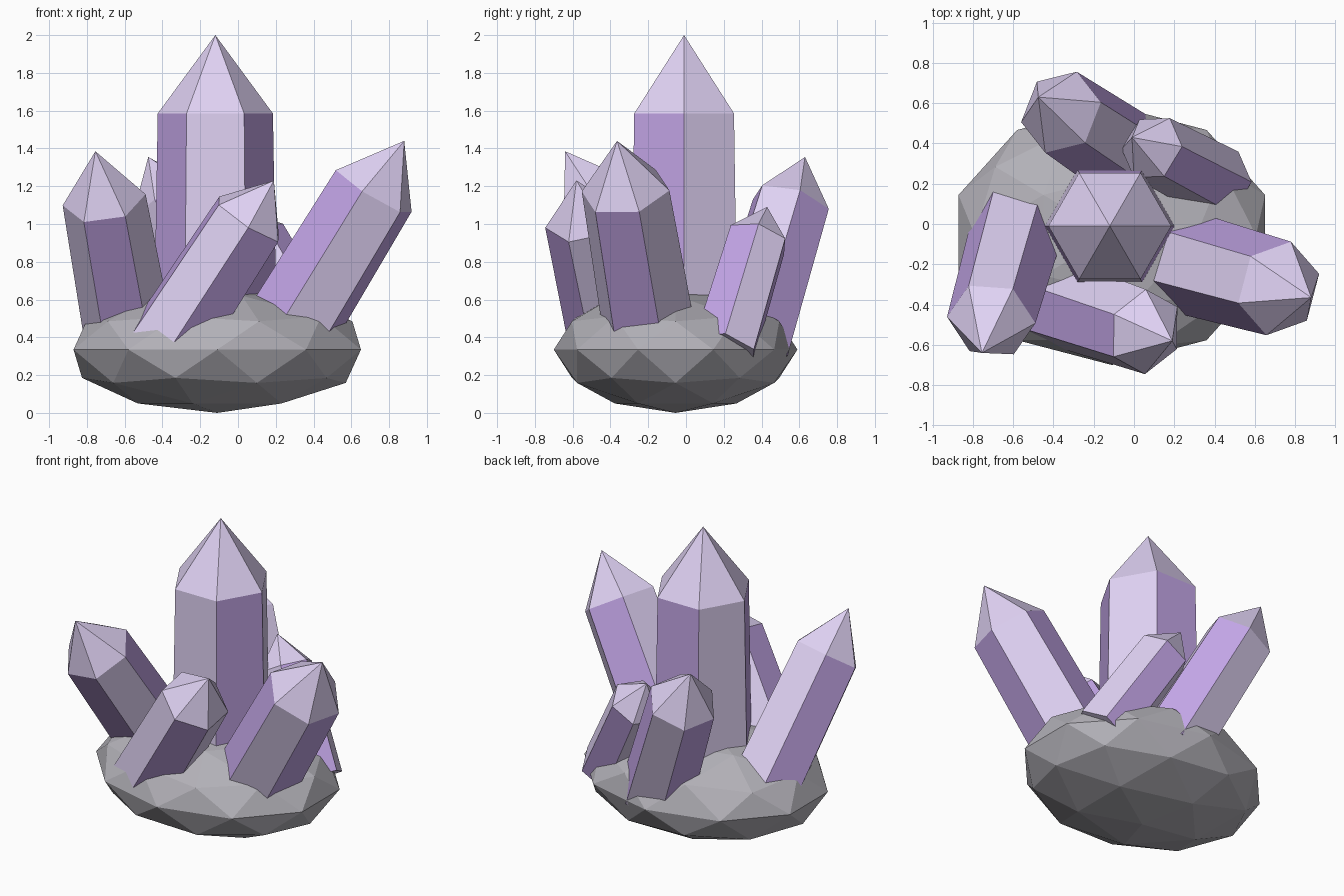
import bpy, bmesh, math
from mathutils import Vector

if "Cube" in bpy.data.objects:
    bpy.data.objects.remove(bpy.data.objects["Cube"])


def material(name, rgb):
    m = bpy.data.materials.new(name)
    m.diffuse_color = (*rgb, 1)
    m.use_nodes = True
    m.node_tree.nodes["Principled BSDF"].inputs["Base Color"].default_value = m.diffuse_color
    return m


LILAC = material("lilac", (0.74, 0.64, 0.90))
PURPLE = material("purple", (0.55, 0.38, 0.80))
STONE = material("stone", (0.45, 0.44, 0.48))


def finish(name, bm, mats):
    bmesh.ops.recalc_face_normals(bm, faces=bm.faces)
    me = bpy.data.meshes.new(name)
    bm.to_mesh(me)
    bm.free()
    for m in mats:
        me.materials.append(m)
    ob = bpy.data.objects.new(name, me)
    bpy.context.collection.objects.link(ob)
    return ob


def crystal(name, apex, lean, shoulder_z, r, twist, parity, base_z=0.33):
    """Six-sided tapered prism with a pointed tip; side faces alternate in colour."""
    apex = Vector(apex)
    d = Vector((*lean, 1))                      # one unit of height along the axis
    axis = d.normalized()
    h = Vector((-d.y, d.x, 0)).normalized() if d.xy.length > 0 else Vector((1, 0, 0))
    g = axis.cross(h)
    bm = bmesh.new()

    def ring(z, radius):
        c = apex - d * (apex.z - z)
        angles = [math.radians(twist + 60 * i) for i in range(6)]
        return [bm.verts.new(c + (h * math.cos(a) + g * math.sin(a)) * radius)
                for a in angles]

    low, high = ring(base_z, r * 1.07), ring(shoulder_z, r)
    tip = bm.verts.new(apex)
    bm.faces.new(low[::-1])
    for i in range(6):
        j = (i + 1) % 6
        side = bm.faces.new((low[i], low[j], high[j], high[i]))
        side.material_index = int(i % 2 == parity)
        bm.faces.new((high[i], high[j], tip))
    return finish(name, bm, (LILAC, PURPLE))


# Rock base: squashed low-poly ball
bm = bmesh.new()
bmesh.ops.create_icosphere(bm, subdivisions=2, radius=1)
for v in bm.verts:
    v.co = Vector((v.co.x * 0.80 - 0.11, v.co.y * 0.645 - 0.055, v.co.z * 0.335 + 0.335))
finish("rock_base", bm, (STONE,))

# Crystals: apex, lean per unit height, shoulder height, radius, twist, purple parity
crystal("main_crystal", (-0.12, -0.01, 2.0), (0, 0), 1.585, 0.305, 0, 1)
crystal("left_crystal", (-0.755, -0.64, 1.385), (-0.18, -0.636), 1.128, 0.222, 14, 0)
crystal("front_crystal", (0.19, -0.58, 1.23), (0.65, -0.22), 1.025, 0.215, 21.5, 1)
crystal("right_crystal", (0.88, -0.365, 1.44), (0.61, -0.17), 1.175, 0.24, 1, 0)
crystal("back_left_crystal", (-0.475, 0.63, 1.355), (-0.45, 0.30), 1.105, 0.217, 14, 0)
crystal("back_right_crystal", (-0.01, 0.43, 1.09), (-0.57, 0.30), 0.917, 0.172, -4, 1)
